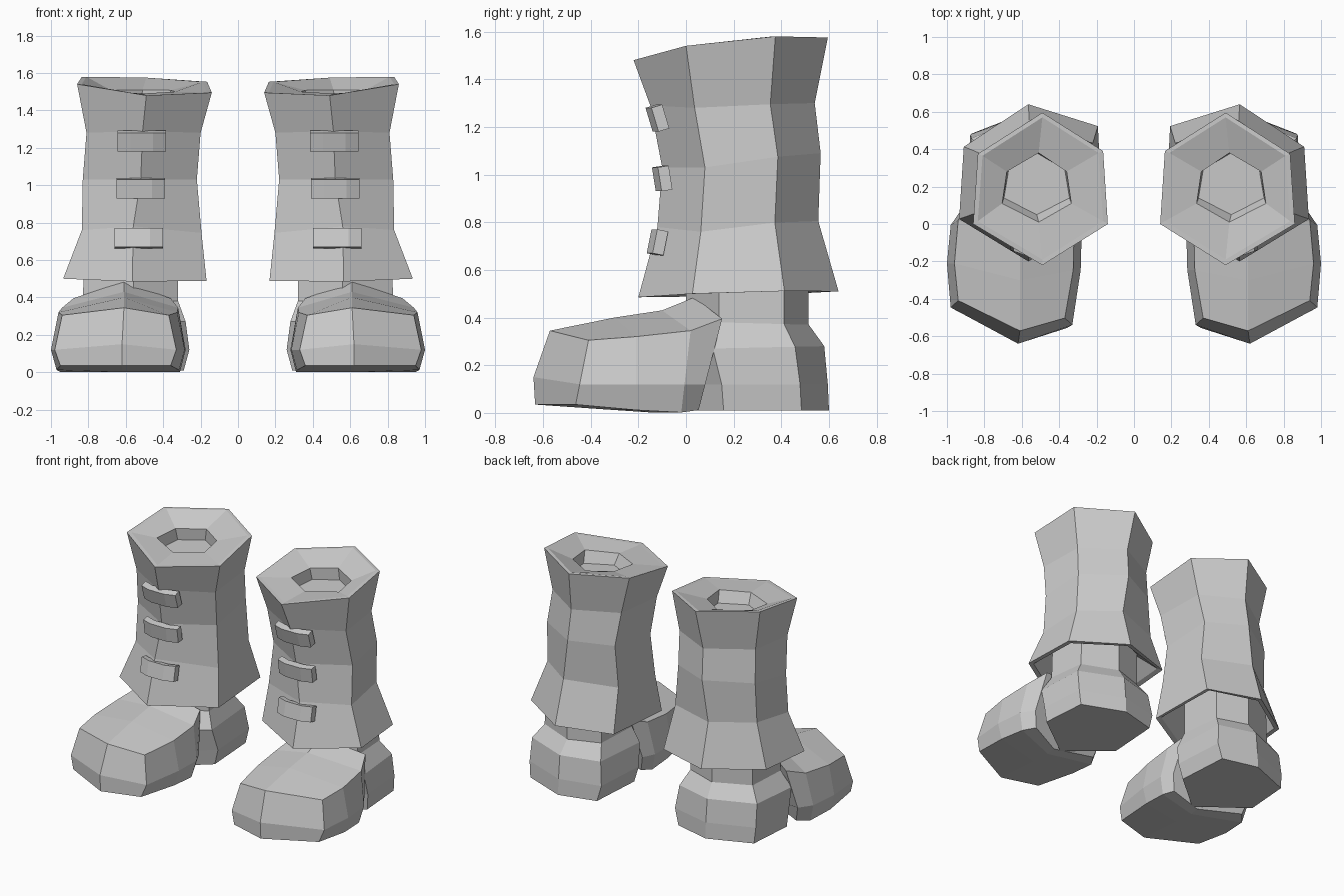
import bpy, bmesh

if "Cube" in bpy.data.objects:
    bpy.data.objects.remove(bpy.data.objects["Cube"])


def loft(name, rings, caps=(True, True)):
    """Skin equal-length point rings, mirror the result to the other boot."""
    bm = bmesh.new()
    vs = [[bm.verts.new(p) for p in r] for r in rings]
    n = len(rings[0])
    for a, b in zip(vs, vs[1:]):
        for i in range(n):
            j = (i + 1) % n
            bm.faces.new((a[i], a[j], b[j], b[i]))
    for ring, cap in ((vs[0], caps[0]), (vs[-1], caps[1])):
        if cap:
            bm.faces.new(ring)
    bmesh.ops.recalc_face_normals(bm, faces=bm.faces)
    me = bpy.data.meshes.new(name)
    bm.to_mesh(me)
    bm.free()
    ob = bpy.data.objects.new(name, me)
    bpy.context.collection.objects.link(ob)
    ob.modifiers.new("other_boot", 'MIRROR').use_axis = (True, False, False)
    return ob


def hexagon(xi, xm, xo, yf, yb, zf, zs, zb, drop=0.0, skew=0.0, f1=.27, f2=.73):
    """Six-sided ring with points at front and back; drop lowers the inner side,
    skew pushes the inner back corner backwards."""
    y1, y2 = yf + f1 * (yb - yf), yf + f2 * (yb - yf)
    zr = zs + .75 * (zb - zs)
    return [(xm, yf, zf), (xo, y1, zs), (xo - .025, y2, zr + drop * .3),
            (xm, yb, zb), (xi + .025, y2 + skew, zr - drop * .3), (xi, y1, zs - drop)]


# Tall hollow shaft with flared hem and rim
loft("shaft", [
    hexagon(.32, .56, .82, .02, .52, .64, .64, .64),
    hexagon(.20, .565, .905, -.165, .605, .49, .50, .515, skew=.11),
    hexagon(.168, .565, .935, -.20, .64, .485, .50, .51, .012, .11),
    hexagon(.195, .56, .835, -.12, .555, .78, .76, .805, .015, .06),
    hexagon(.22, .52, .83, -.10, .565, 1.03, 1.03, 1.09, 0, .05),
    hexagon(.20, .51, .81, -.15, .54, 1.29, 1.28, 1.30, 0, .04),
    hexagon(.14, .49, .86, -.22, .595, 1.48, 1.54, 1.575, .045, .015),
    hexagon(.165, .49, .835, -.19, .57, 1.48, 1.54, 1.575, .045, .015),
    hexagon(.335, .51, .705, .01, .38, 1.49, 1.50, 1.51),
    hexagon(.345, .52, .695, .05, .38, 1.42, 1.42, 1.43),
])

# Heel block narrowing into the ankle
heel = dict(skew=.05, f1=.35, f2=.83)
loft("heel_and_ankle", [
    hexagon(.29, .57, .89, -.08, .60, .01, .01, .01, **heel),
    hexagon(.26, .57, .90, -.09, .595, .12, .12, .12, **heel),
    hexagon(.28, .57, .895, -.14, .58, .28, .27, .28, **heel),
    hexagon(.32, .56, .83, .00, .515, .39, .38, .37, skew=.03, f2=.8),
    hexagon(.32, .56, .82, .00, .515, .66, .66, .66, skew=.03, f2=.8),
])


def toe_ring(y, lean, bend, xi, xo, zs, zr, zb, ki=.6):
    """Eight-point foot section, swept back at the sides and leaning with height."""
    pts = [(xi + .03, zb, ki), (xi, .12, ki), (xi + .04, zs, ki), (.61, zr, 0),
           (xo - .04, zs, 1), (xo, .12, 1), (xo - .03, zb, 1), (.62, zb, 0)]
    return [(x, y + bend * k + lean * z / .35, z) for x, z, k in pts]


# Rounded toe box, front closed by two panels meeting on the centre line
toe_rings = [
    toe_ring(-.64, .07, .17, .33, .98, .305, .345, .035, .45),
    toe_ring(-.30, .00, .09, .285, 1.0, .32, .40, .012),
    toe_ring(-.15, .04, .13, .28, .98, .345, .43, .002),
    toe_ring(-.09, .09, .14, .32, .92, .395, .485, .012),
]
toe = loft("toe_box", toe_rings, caps=(False, True))
bm = bmesh.new()
bm.from_mesh(toe.data)
bm.verts.ensure_lookup_table()
v = bm.verts[:8]
nose = bm.verts.new((.62, -.64, .15))
for quad in ((v[0], v[1], nose, v[7]), (v[1], v[2], v[3], nose),
             (nose, v[3], v[4], v[5]), (v[7], nose, v[5], v[6])):
    bm.faces.new(quad)
bmesh.ops.recalc_face_normals(bm, faces=bm.faces)
bm.to_mesh(toe.data)
bm.free()

# Three bent straps across the shaft front
for i, (cx, y, z, tilt) in enumerate(((.515, -.155, 1.23, -.015),
                                      (.52, -.135, .98, -.008),
                                      (.53, -.155, .72, .01))):
    loft(f"strap_{i + 1}", [
        [(cx + dx, y + dy + back + s * tilt, z + s * .05 - back * tilt * 20)
         for back, s in ((0, -1), (0, 1), (.045, 1), (.045, -1))]
        for dx, dy in ((-.13, .025), (-.06, 0), (.06, 0), (.13, .025))])
